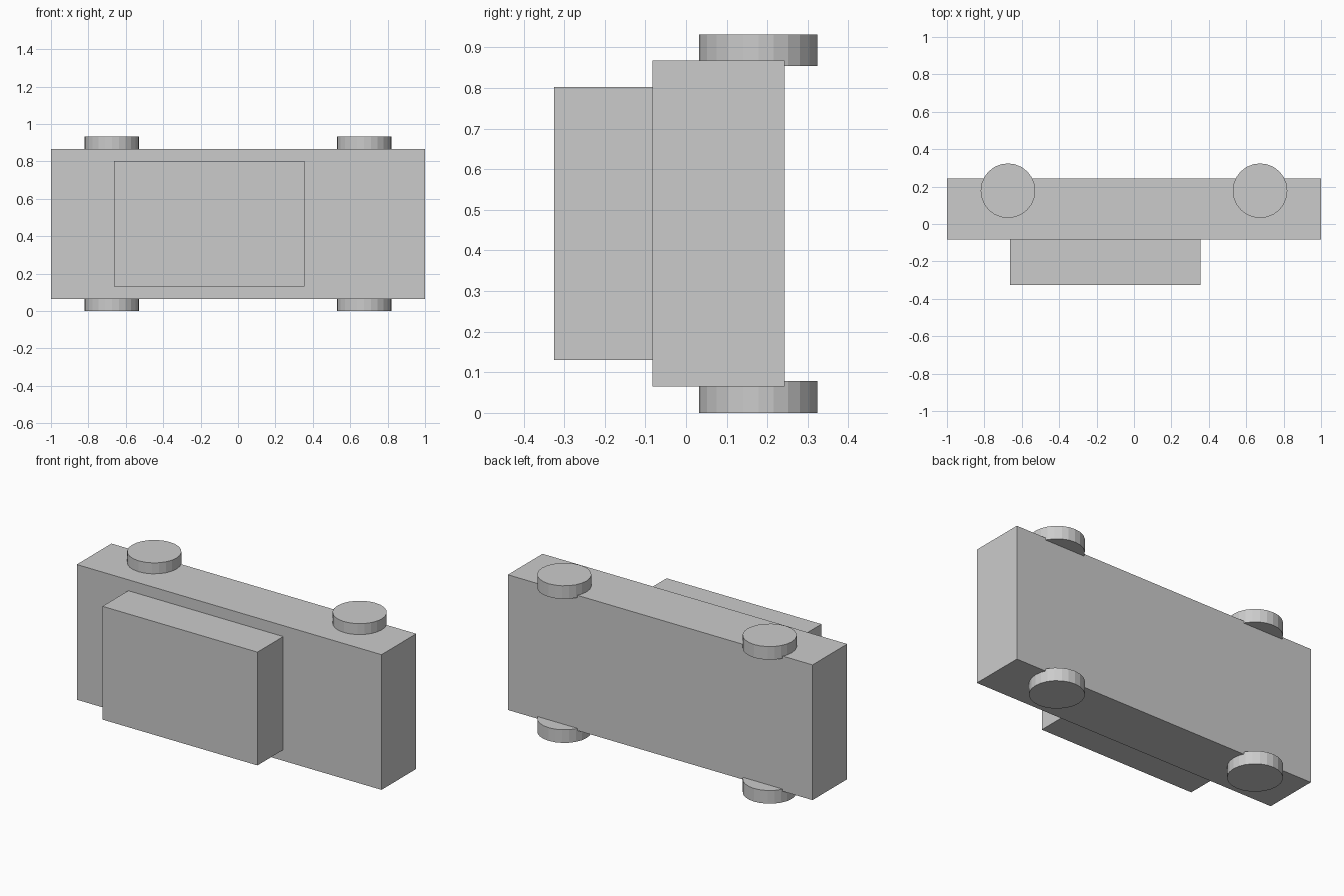
import bpy

if "Cube" in bpy.data.objects:
    bpy.data.objects.remove(bpy.data.objects["Cube"])

ZC = 0.466  # mid-plane of the car, which lies on its side


def box(name, x, y, z):
    bpy.ops.mesh.primitive_cube_add(
        size=1, location=[(a + b) / 2 for a, b in (x, y, z)])
    ob = bpy.context.object
    ob.name = name
    ob.scale = [b - a for a, b in (x, y, z)]
    bpy.ops.object.transform_apply(location=False, rotation=False, scale=True)


# Body and cabin
box("body", (-1, 1), (-0.083, 0.242), (0.065, 0.867))
box("cabin", (-0.662, 0.355), (-0.325, -0.083), (0.13, 0.802))

# Four wheels, slightly sunk into the body sides
for end, x in (("left", -0.674), ("right", 0.674)):
    for side, s in (("lower", -1), ("upper", 1)):
        bpy.ops.mesh.primitive_cylinder_add(
            vertices=24, radius=0.146, depth=0.078,
            location=(x, 0.178, ZC + s * (ZC - 0.039)))
        bpy.context.object.name = f"wheel_{side}_{end}"
